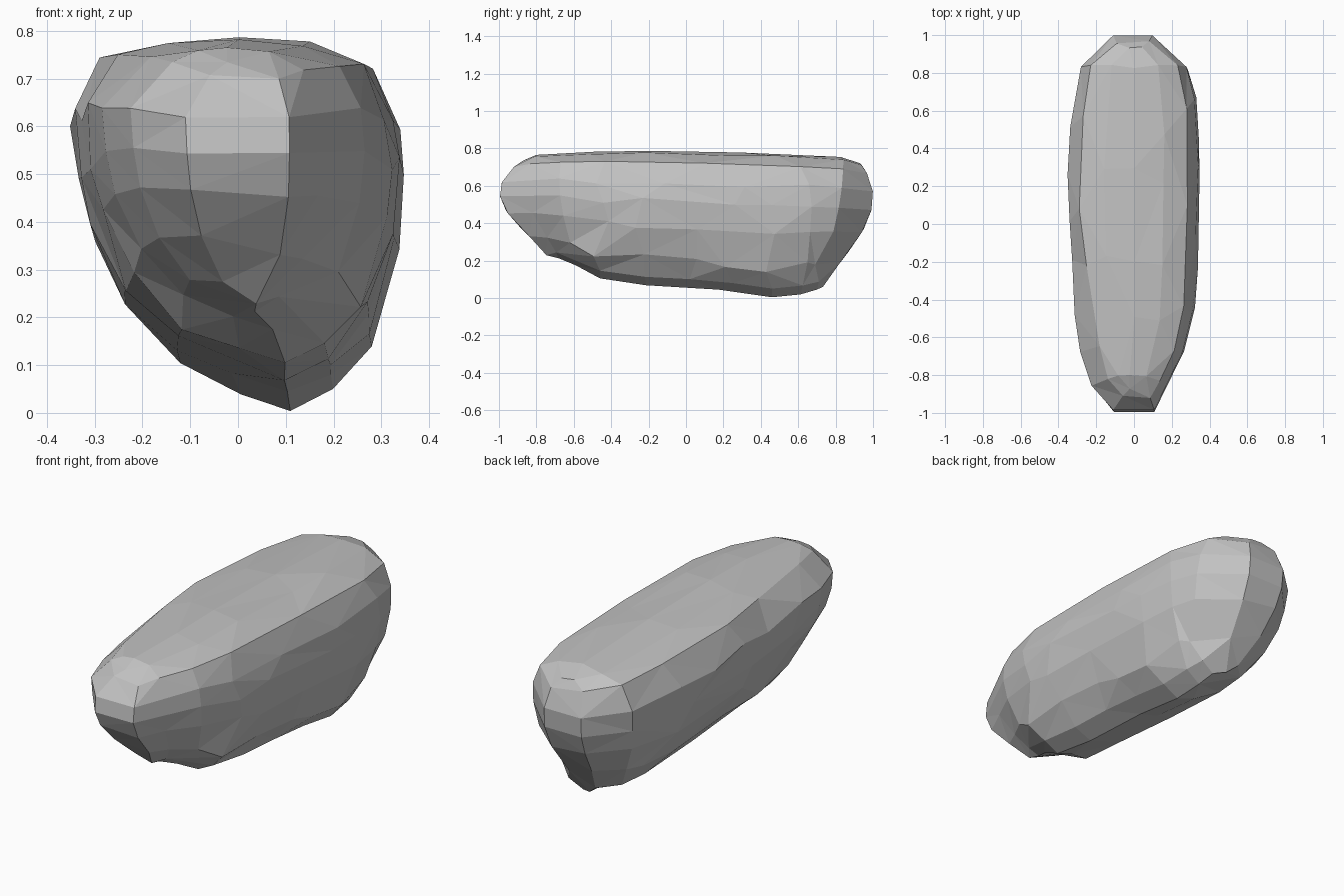
import bpy
import bmesh
import random

cube = bpy.data.objects.get("Cube")
if cube:
    bpy.data.objects.remove(cube)
random.seed(11)

# Plain stone colour
stone = bpy.data.materials.new("stone_grey")
stone.use_nodes = True
colour = (0.54, 0.54, 0.54, 1)
stone.diffuse_color = colour
stone.node_tree.nodes["Principled BSDF"].inputs["Base Color"].default_value = colour

# Cross-section: sideways share of the half width, share of the height
section = [(0, 1), (.45, .985), (.81, .915), (.97, .77), (1, .62), (.96, .44),
           (.8, .2), (.56, .06), (.3, 0), (0, .045), (-.38, .12), (-.7, .28),
           (-.9, .47), (-.97, .62), (-1, .77), (-.82, .945), (-.45, .985)]

# Stations along the length:
# y at the top, y at the bottom, outward bulge, left, right, bottom, top
stations = [(-.87, -.75, -.17, -.11, .11, .23, .735),
            (-.80, -.68, -.1, -.225, .175, .212, .765),
            (-.66, -.59, -.04, -.285, .265, .175, .777),
            (-.46, -.46, 0, -.317, .322, .105, .786),
            (-.22, -.22, 0, -.335, .337, .07, .79),
            (.02, .02, 0, -.345, .346, .057, .787),
            (.25, .25, 0, -.35, .348, .035, .78),
            (.48, .46, 0, -.337, .35, .004, .773),
            (.66, .62, .02, -.312, .328, .022, .765),
            (.84, .70, .03, -.28, .285, .045, .75),
            (.93, .735, .136, -.11, .1, .06, .722)]

bm = bmesh.new()
rings = []
for top_y, low_y, bulge, left, right, low, high in stations:
    mid, half = (left + right) / 2, (right - left) / 2
    ring = []
    for u, v in section:
        y = low_y + (top_y - low_y) * v + bulge * 5.38 * v ** 1.5 * (1 - v)
        z = low + v * (high - low)
        # The left rim draws in towards the front
        if u < 0 and v > .9 and y < 0:
            u *= 1 + .38 * y
        # Chipped irregularity on flanks and top, kept off the rim and both ends
        if .1 < v < .9 and -.55 < y < .75:
            u *= random.uniform(.975, 1.01)
            y += random.uniform(-.05, .05)
            z += random.uniform(-.02, .02)
        elif v > .95 and abs(y) < .75:
            y += random.uniform(-.05, .05)
            z -= random.uniform(0, .008)
        ring.append(bm.verts.new((mid + u * half, y, z)))
    rings.append(ring)

# Skin between stations
count = len(section)
for a, b in zip(rings, rings[1:]):
    for i in range(count):
        j = (i + 1) % count
        bm.faces.new((a[i], a[j], b[j], b[i]))

# Narrow end faces, strip by strip from top to bottom
for ring in (rings[0], rings[-1]):
    bm.faces.new((ring[0], ring[1], ring[-1]))
    for i in range(1, count // 2):
        bm.faces.new((ring[i], ring[i + 1], ring[-i - 1], ring[-i]))

# Irregular flat facets
bmesh.ops.triangulate(bm, faces=bm.faces[:], quad_method='BEAUTY')
bmesh.ops.recalc_face_normals(bm, faces=bm.faces[:])
mesh = bpy.data.meshes.new("boulder")
bm.to_mesh(mesh)
bm.free()
mesh.materials.append(stone)
boulder = bpy.data.objects.new("boulder", mesh)
bpy.context.collection.objects.link(boulder)

# Merge small facets into larger chipped planes
chip = boulder.modifiers.new("chipped_facets", 'DECIMATE')
chip.ratio = .75
